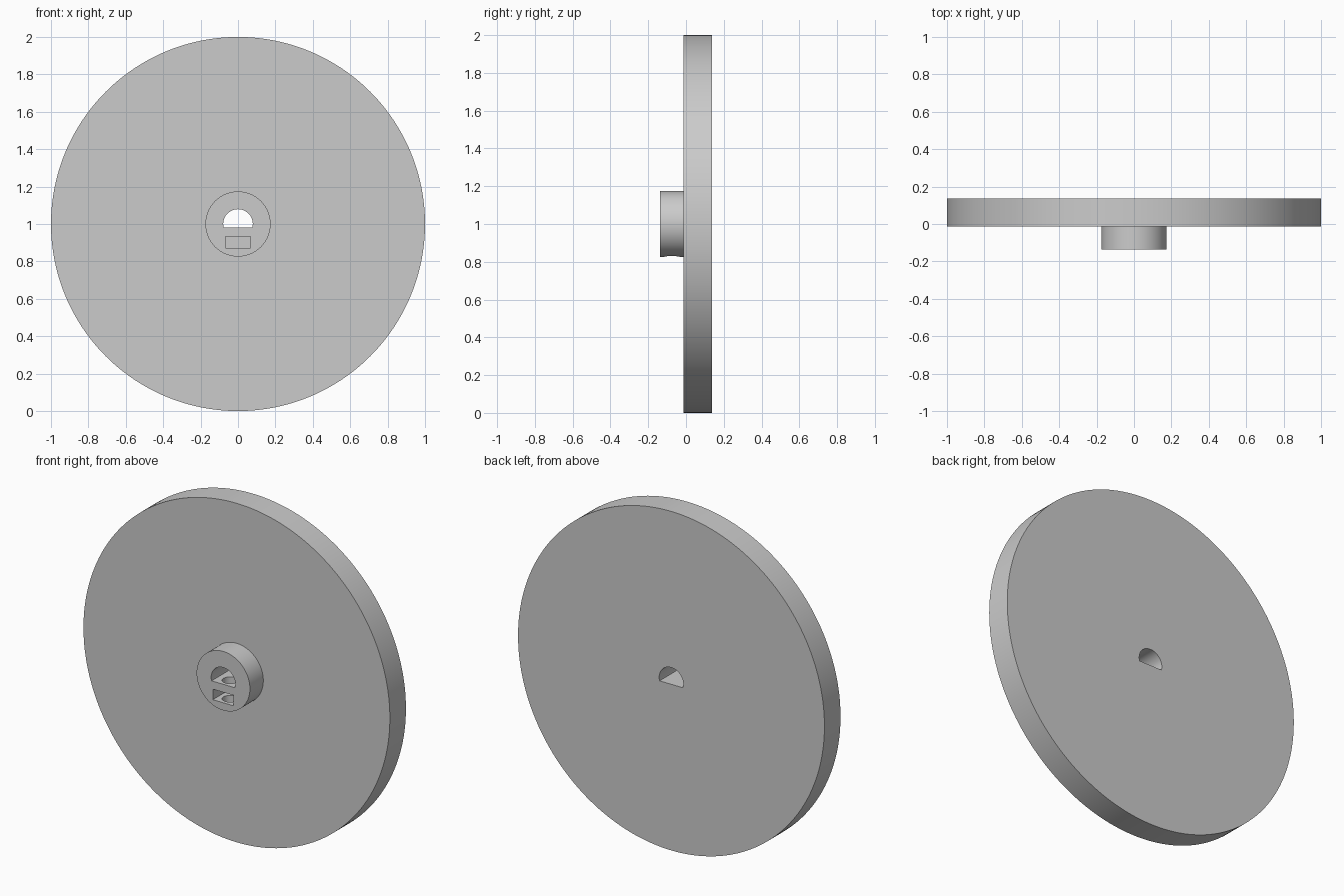
import bpy
import math

if "Cube" in bpy.data.objects:
    bpy.data.objects.remove(bpy.data.objects["Cube"], do_unlink=True)

FRONT, FACE, BACK = -0.1375, -0.0125, 0.1375   # hub front, disc front, disc back
HUB_MID = (FRONT + FACE) / 2
BORE_R, FLAT_Z = 0.079, -0.02

grey = bpy.data.materials.new("light_grey")
grey.use_nodes = True
colour = (0.6, 0.6, 0.6, 1)
grey.diffuse_color = colour
grey.node_tree.nodes["Principled BSDF"].inputs["Base Color"].default_value = colour


def extrude_profile(name, points, y0, y1):
    """Solid made by sweeping an (x, z) outline around the axle from y0 to y1."""
    n = len(points)
    verts = [(x, y, z + 1) for y in (y0, y1) for x, z in points]
    faces = [tuple(range(n)), tuple(reversed(range(n, 2 * n)))]
    faces += [(i, i + n, (i + 1) % n + n, (i + 1) % n) for i in range(n)]
    mesh = bpy.data.meshes.new(name)
    mesh.from_pydata(verts, [], faces)
    mesh.materials.append(grey)
    obj = bpy.data.objects.new(name, mesh)
    bpy.context.collection.objects.link(obj)
    return obj


def arc(radius, start, end, steps):
    return [(radius * math.cos(start + (end - start) * i / steps),
             radius * math.sin(start + (end - start) * i / steps))
            for i in range(steps + 1)]


def circle(radius, steps):
    return arc(radius, 0, math.tau, steps)[:-1]


def boolean(target, tool, operation):
    mod = target.modifiers.new(tool.name, "BOOLEAN")
    mod.operation = operation
    mod.solver = "EXACT"
    mod.object = tool
    bpy.context.view_layer.objects.active = target
    bpy.ops.object.modifier_apply(modifier=mod.name)
    bpy.data.objects.remove(tool, do_unlink=True)


# Disc with raised hub
wheel = extrude_profile("wheel_with_hub", circle(1, 192), FACE, BACK)
hub = extrude_profile("hub", circle(0.174, 96), FRONT, FACE + 0.05)
boolean(wheel, hub, "UNION")

# D-shaped axle bore through everything
dip = math.asin(FLAT_Z / BORE_R)
bore = extrude_profile("axle_bore", arc(BORE_R, dip, math.pi - dip, 48), -0.3, 0.3)
boolean(wheel, bore, "DIFFERENCE")

# Nut pocket, open at the hub front
pocket = extrude_profile("nut_pocket",
                         [(-0.068, -0.129), (0.068, -0.129), (0.068, -0.067), (-0.068, -0.067)],
                         -0.3, FRONT + 0.13)
boolean(wheel, pocket, "DIFFERENCE")

# Grub screw hole from the underside of the hub up into the bore
bpy.ops.mesh.primitive_cylinder_add(vertices=48, radius=0.042, depth=0.24,
                                    location=(0, HUB_MID, 0.88))
screw_hole = bpy.context.object
screw_hole.name = "screw_hole"
screw_hole.data.materials.append(grey)
boolean(wheel, screw_hole, "DIFFERENCE")

# Smooth rims with sharp edges
bpy.ops.object.select_all(action="DESELECT")
wheel.select_set(True)
bpy.context.view_layer.objects.active = wheel
bpy.ops.object.shade_smooth_by_angle(angle=math.radians(30))
